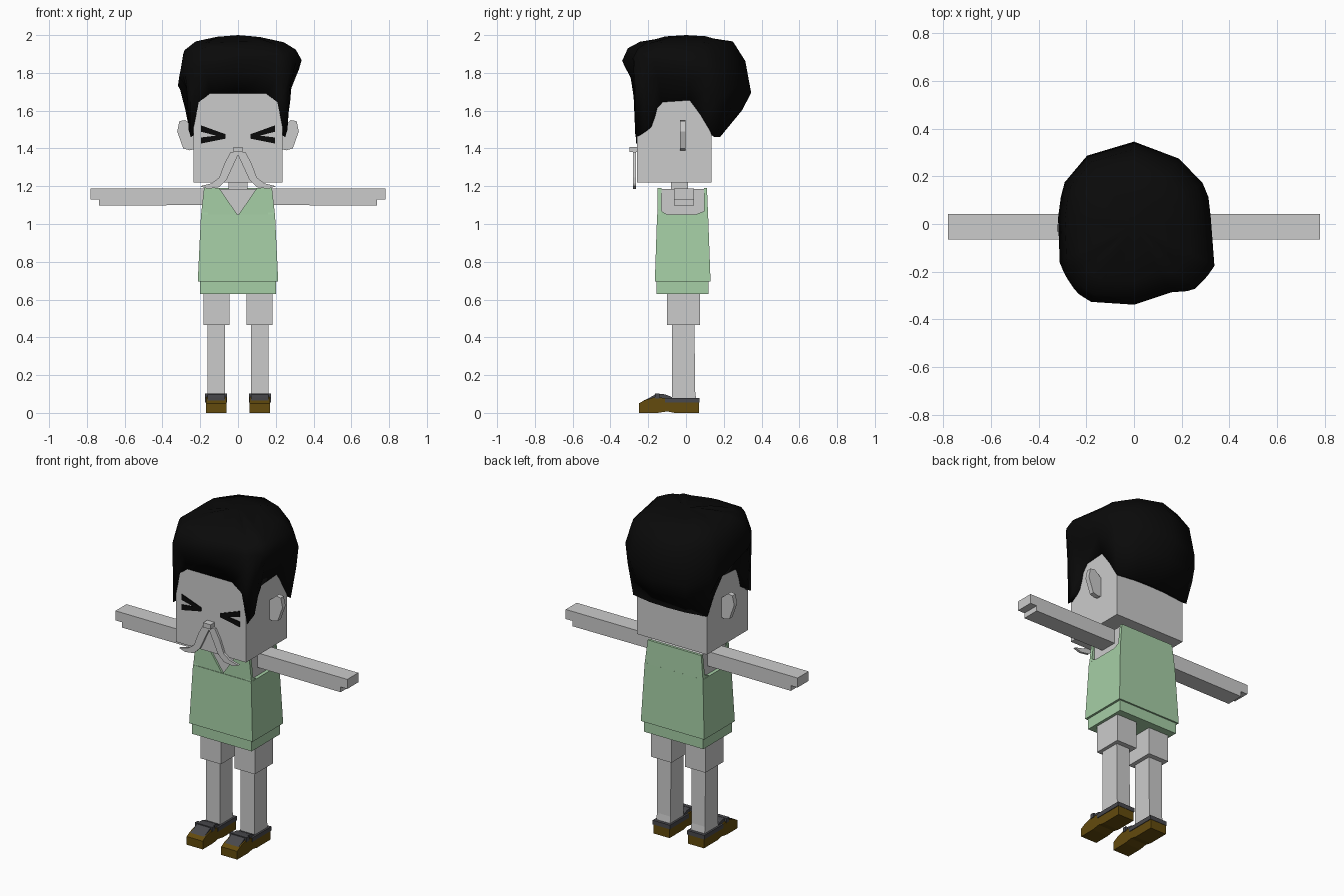
import bpy, bmesh, math, random

random.seed(4)
cube = bpy.data.objects.get("Cube")
if cube:
    bpy.data.objects.remove(cube, do_unlink=True)


def material(name, r, g, b):
    m = bpy.data.materials.new(name)
    m.use_nodes = True
    m.diffuse_color = (r, g, b, 1)
    bsdf = m.node_tree.nodes["Principled BSDF"]
    bsdf.inputs["Base Color"].default_value = (r, g, b, 1)
    bsdf.inputs["Roughness"].default_value = 0.8
    return m


SKIN = material("pale_grey", 0.6, 0.6, 0.6)
GREEN = material("soft_green", 0.38, 0.62, 0.38)
BLACK = material("black", 0.003, 0.003, 0.003)
BROWN = material("shoe_brown", 0.125, 0.07, 0.004)
DARK = material("dark_grey", 0.065, 0.065, 0.072)


def loft(name, rings, mat, smooth=False, apex=None):
    """Skin between rings of equal point count, with both ends closed."""
    bm = bmesh.new()
    loops = [[bm.verts.new(p) for p in ring] for ring in rings]
    n = len(loops[0])
    for a, b in zip(loops, loops[1:]):
        for i in range(n):
            j = (i + 1) % n
            bm.faces.new((a[i], a[j], b[j], b[i]))
    bm.faces.new(loops[0])
    if apex:
        tip = bm.verts.new(apex)
        for i in range(n):
            bm.faces.new((loops[-1][i], loops[-1][(i + 1) % n], tip))
    else:
        bm.faces.new(loops[-1])
    bmesh.ops.recalc_face_normals(bm, faces=bm.faces)
    for f in bm.faces:
        f.smooth = smooth
    mesh = bpy.data.meshes.new(name)
    bm.to_mesh(mesh)
    bm.free()
    mesh.materials.append(mat)
    obj = bpy.data.objects.new(name, mesh)
    bpy.context.collection.objects.link(obj)
    return obj


def rect(x0, x1, y0, y1, z):
    return [(x0, y0, z), (x1, y0, z), (x1, y1, z), (x0, y1, z)]


def box(name, x0, x1, y0, y1, z0, z1, mat):
    return loft(name, [rect(x0, x1, y0, y1, z0), rect(x0, x1, y0, y1, z1)], mat)


def front_plate(name, pts, y0, y1, mat, s=1):
    """Extrude an x-z outline along y; s mirrors it."""
    return loft(name, [[(s * x, y, z) for x, z in pts] for y in (y0, y1)], mat)


def side_plate(name, pts, x0, x1, mat, s=1):
    """Extrude a y-z outline along x; s mirrors it."""
    return loft(name, [[(s * x, y, z) for y, z in pts] for x in (x0, x1)], mat)


# Head, neck and nose
box("head", -0.236, 0.236, -0.26, 0.135, 1.22, 1.8, SKIN)
box("neck", -0.05, 0.05, -0.08, 0.01, 1.15, 1.23, SKIN)
box("nose", -0.025, 0.025, -0.3, -0.255, 1.38, 1.408, SKIN)

# Torso with sleeveless shirt
box("torso", -0.175, 0.175, -0.138, 0.1, 0.66, 1.186, SKIN)
loft("shirt_body", [rect(-0.213, 0.213, -0.165, 0.13, 0.695),
                    rect(-0.196, 0.196, -0.153, 0.117, 1.05)], GREEN)
box("shirt_hem", -0.2, 0.2, -0.155, 0.12, 0.63, 0.7, GREEN)
loft("shirt_back", [rect(-0.196, 0.196, 0.095, 0.117, 1.045),
                    rect(-0.18, 0.18, 0.095, 0.111, 1.19)], GREEN)

strap = [(0.1, 1.19), (0.18, 1.19), (0.196, 1.045), (0, 1.045)]
armhole = [(-0.152, 1.04), (-0.148, 1.08), (-0.1, 1.05), (0.05, 1.05),
           (0.113, 1.075), (0.116, 1.04)]
ear = [(0.22, 1.4), (0.255, 1.39), (0.29, 1.4), (0.322, 1.49),
       (0.31, 1.545), (0.28, 1.55), (0.22, 1.5)]
moustache = [(0, 1.385), (0.04, 1.38), (0.072, 1.32), (0.1, 1.245), (0.14, 1.215),
             (0.2, 1.2), (0.16, 1.186), (0.1, 1.195), (0.06, 1.235), (0.03, 1.3), (0, 1.365)]
upper_lid = [(0.195, 1.522), (0.195, 1.488), (0.065, 1.455), (0.065, 1.475)]
lower_lid = [(0.195, 1.458), (0.195, 1.426), (0.065, 1.452), (0.065, 1.474)]
shoe = [(-0.25, 0), (-0.25, 0.05), (-0.22, 0.067), (-0.16, 0.085), (-0.09, 0.075),
        (-0.06, 0.056), (0.07, 0.056), (0.07, 0), (-0.06, 0), (-0.1, 0.008), (-0.15, 0)]
vamp = [(-0.225, 0.065), (-0.19, 0.082), (-0.155, 0.102), (-0.11, 0.098),
        (-0.07, 0.082), (-0.07, 0.06), (-0.15, 0.08)]
arm = [(0.17, 1.1), (0.17, 1.188), (0.78, 1.188), (0.78, 1.13), (0.735, 1.13), (0.735, 1.098)]

# Parts that come in pairs
for side, s in (("left", 1), ("right", -1)):
    front_plate(side + "_shirt_strap", strap, -0.15, -0.13, GREEN, s)
    side_plate(side + "_shirt_armhole", armhole, 0.16, 0.193, GREEN, s)
    front_plate(side + "_ear", ear, -0.032, -0.003, SKIN, s)
    front_plate(side + "_moustache", moustache, -0.28, -0.266, SKIN, s)
    front_plate(side + "_upper_eyelid", upper_lid, -0.265, -0.258, BLACK, s)
    front_plate(side + "_lower_eyelid", lower_lid, -0.265, -0.258, BLACK, s)
    front_plate(side + "_arm", arm, -0.064, 0.042, SKIN, s)
    a, b = sorted((s * 0.045, s * 0.183))
    box(side + "_short_leg", a, b, -0.1, 0.075, 0.465, 0.64, SKIN)
    a, b = sorted((s * 0.07, s * 0.162))
    loft(side + "_leg", [rect(a, b, -0.075, 0.055, 0.06), rect(a, b, -0.075, 0.048, 0.12),
                         rect(a, b, -0.075, 0.045, 0.47)], SKIN)
    side_plate(side + "_shoe", shoe, 0.062, 0.17, BROWN, s)
    side_plate(side + "_shoe_vamp", vamp, 0.07, 0.162, DARK, s)
    a, b = sorted((s * 0.058, s * 0.174))
    box(side + "_shoe_collar", a, b, -0.11, 0.072, 0.055, 0.08, DARK)
    box(side + "_shoe_lace", a, b, -0.165, -0.14, 0.075, 0.102, DARK)

# Hair: hairline on the head, swelling out to an uneven crown
outline = [(0, 0.345), (0.1, 0.315), (0.3, 0.15), (0.32, 0), (0.34, -0.17), (0.25, -0.275),
           (0.14, -0.285), (-0.02, -0.34), (-0.21, -0.315), (-0.29, -0.21),
           (-0.33, -0.05), (-0.31, 0.05), (-0.27, 0.22)]
polar = sorted((math.atan2(y, x), math.hypot(x, y)) for x, y in outline)
polar = [(polar[-1][0] - math.tau, polar[-1][1])] + polar + [(polar[0][0] + math.tau, polar[0][1])]


def crown_point(x, y):
    t = math.atan2(y, x)
    for (a, r), (b, q) in zip(polar, polar[1:]):
        if a <= t <= b:
            d = r + (q - r) * (t - a) / (b - a)
            return d * math.cos(t), d * math.sin(t)


half = [(0, -0.272, 1.69), (0.15, -0.272, 1.69), (0.215, -0.272, 1.64), (0.25, -0.268, 1.46),
        (0.262, -0.215, 1.5), (0.258, -0.175, 1.6), (0.25, -0.13, 1.645), (0.25, 0.02, 1.655),
        (0.25, 0.09, 1.56), (0.25, 0.15, 1.46), (0.12, 0.175, 1.46), (0, 0.18, 1.46)]
hairline = half + [(-x, y, z) for x, y, z in half[-2:0:-1]]
wide = []
for x, y, z in hairline:
    cx, cy = crown_point(x, y)
    wide.append((cx, cy, 1.78 - 0.25 * cy + 0.13 * cx))
middle = []
for (x, y, z), (cx, cy, cz) in zip(hairline, wide):
    k = 0.7 if y > 0.1 else 0.4
    middle.append((x + (cx - x) * k, y + (cy - y) * k, z + (cz - z) * 0.6))


def crown_ring(scale, height, tilt):
    return [(x * scale, y * scale, height - tilt * y + random.uniform(-0.006, 0.006))
            for x, y, z in wide]


inner = [(x * 0.8, y * 0.7, z + 0.03) for x, y, z in hairline]
loft("hair", [inner, hairline, middle, wide, crown_ring(0.91, 1.9, 0.1),
              crown_ring(0.72, 1.962, 0), crown_ring(0.38, 1.988, 0)],
     BLACK, smooth=True, apex=(0, 0, 2.0))
